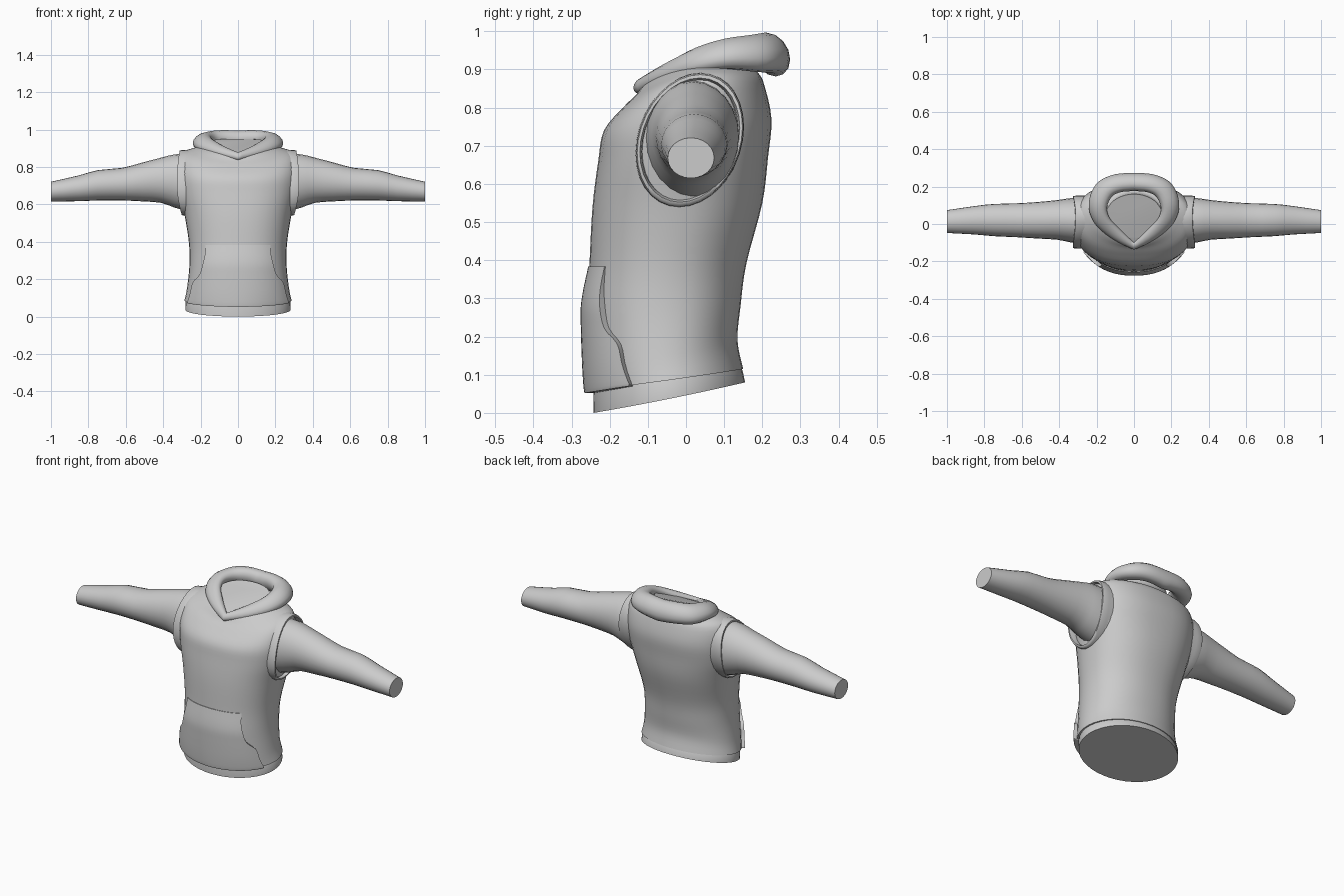
import bpy, bmesh, math
from mathutils import Vector

cube = bpy.data.objects.get("Cube")
if cube:
    bpy.data.objects.remove(cube)

GREY = (0.6, 0.6, 0.6, 1)
fabric = bpy.data.materials.new("grey fabric")
fabric.use_nodes = True
fabric.diffuse_color = GREY
fabric.node_tree.nodes["Principled BSDF"].inputs["Base Color"].default_value = GREY


def sample(table, t):
    """Smooth curve through the rows of a table at position t."""
    last = len(table) - 1
    i = min(int(t), last - 1)
    f = t - i
    a, b, c, d = (Vector(table[max(0, min(last, i + k))]) for k in (-1, 0, 1, 2))
    return b + (c - a) * (f / 2) + (a - b * 2.5 + c * 2 - d / 2) * f**2 \
        + ((b - c) * 1.5 + (d - a) / 2) * f**3


def loft(name, rings, closed=True, loop=False, caps="", mirror=False, angle=40):
    """Skin a list of point rings into one smooth object."""
    bm = bmesh.new()
    rows = [[bm.verts.new(p) for p in ring] for ring in rings]
    pairs = list(zip(rows, rows[1:])) + ([(rows[-1], rows[0])] if loop else [])
    n = len(rows[0])
    for lo, hi in pairs:
        for j in range(n if closed else n - 1):
            k = (j + 1) % n
            bm.faces.new((lo[j], lo[k], hi[k], hi[j]))
    if "start" in caps:
        bm.faces.new(rows[0][::-1])
    if "end" in caps:
        bm.faces.new(rows[-1])
    bmesh.ops.recalc_face_normals(bm, faces=bm.faces)
    mesh = bpy.data.meshes.new(name)
    bm.to_mesh(mesh)
    bm.free()
    mesh.materials.append(fabric)
    obj = bpy.data.objects.new(name, mesh)
    bpy.context.collection.objects.link(obj)
    if mirror:
        obj.modifiers.new("Mirror", "MIRROR")
    bpy.ops.object.select_all(action="DESELECT")
    obj.select_set(True)
    bpy.context.view_layer.objects.active = obj
    bpy.ops.object.shade_smooth_by_angle(angle=math.radians(angle))
    return obj


def torso_point(row, a, grow=0.0):
    """Point on a tilted torso section; angle 0 is the front centre."""
    zf, zs, zb, yf, yb, rx, e = row
    s, c = math.sin(a), math.cos(a)
    half = (yb - yf) / 2
    sx = math.copysign(abs(s) ** (2 / e), s)
    cy = math.copysign(abs(c) ** (2 / e), c)
    z = (zf + zb) / 2 - (zb - zf) / 2 * cy + (zs - (zf + zb) / 2) * (1 - cy * cy)
    return ((rx + grow) * sx, (yf + yb) / 2 - (half + grow) * cy, z)


def torso_ring(row, n=40):
    return [torso_point(row, math.tau * j / n) for j in range(n)]


# Torso sections: front, side and back heights, front and back y, half width, squareness
torso = [
    (.06, .085, .115, -.25, .15, .287, 2),
    (.14, .15, .19, -.255, .135, .273, 2.1),
    (.27, .27, .28, -.258, .143, .26, 2.2),
    (.39, .39, .39, -.253, .158, .262, 2.2),
    (.54, .54, .55, -.245, .2, .285, 2.3),
    (.66, .66, .67, -.23, .215, .312, 2.4),
    (.74, .77, .77, -.215, .224, .322, 2.4),
    (.80, .865, .86, -.165, .205, .305, 2.3),
    (.835, .9, .89, -.13, .19, .235, 2.1),
    (.86, .915, .91, -.11, .17, .17, 2),
    (.88, .93, .95, -.07, .16, .15, 2),
]
steps = 4 * (len(torso) - 1)
loft("torso", [torso_ring(sample(torso, i / 4)) for i in range(steps + 1)],
     caps="start end")

# Hem band under the torso
loft("hem_band", [torso_ring(r) for r in (
    (0, .037, .08, -.242, .155, .282, 2),
    (.055, .08, .112, -.243, .148, .281, 2),
    (.075, .1, .125, -.24, .14, .27, 2))], caps="start")

# Front pocket: torso position, half angle, distance from the torso
pocket = [
    (-.08, 1.08, .016),
    (0.1, 1.1, .018),
    (.9, 1.05, .018),
    (1.35, 1.0, .018),
    (1.65, .8, .018),
    (2.05, .72, .018),
    (2.5, .68, .012),
    (2.95, .68, .003),
]


def pocket_row(v, half, grow, n=24):
    row = sample(torso, max(v, 0))
    row[0] += min(v, 0) * .1
    inner = [torso_point(row, s * half * .99, -.012) for s in (-1, 1)]
    outer = [torso_point(row, half * (2 * j / n - 1), grow) for j in range(n + 1)]
    return [inner[0]] + outer + [inner[1]]


rows = [pocket_row(*sample(pocket, i / 3)) for i in range(3 * (len(pocket) - 1) + 1)]
lip = [pocket_row(v, half, -.012) for v, half, g in (pocket[0], pocket[-1])]
loft("front_pocket", [lip[0]] + rows + [lip[1]], closed=False, angle=50)

# Armhole trim: raised egg-shaped lip around each shoulder


def armhole_ring(x, scale, n=32):
    ring = []
    for j in range(n):
        a = math.tau * j / n
        dz = .175 * scale * math.sin(a)
        y = .01 + .138 * scale * math.cos(a) + .16 * dz
        ring.append((x - (.9 * dz * dz if dz < 0 else .5 * dz * dz), y, .715 + dz))
    return ring


loft("armhole_trim", [armhole_ring(x, s) for x, s in (
    (.2, 1.0), (.29, 1.01), (.318, 1.0), (.327, .98), (.327, .93), (.31, .9), (.28, .88))],
     mirror=True, angle=60)

# Sleeves: x, centre y, half depth, centre z, half height
sleeve = [
    (.25, .015, .126, .715, .158),
    (.34, .02, .118, .725, .142),
    (.41, .022, .106, .729, .121),
    (.51, .02, .098, .72, .104),
    (.62, .02, .091, .708, .087),
    (.75, .021, .086, .702, .081),
    (.85, .02, .076, .686, .069),
    (1.0, .013, .061, .668, .053),
]


def sleeve_ring(x, y, ry, z, rz, n=24):
    return [(x, y + ry * math.cos(math.tau * j / n), z + rz * math.sin(math.tau * j / n))
            for j in range(n)]


loft("sleeve", [sleeve_ring(*sample(sleeve, i / 2)) for i in range(2 * len(sleeve) - 1)],
     caps="end", mirror=True)

# Rolled hood collar: centre x, y, z, half width, half height, from front point to back
collar = [
    (0, -.118, .857, .02, .02),
    (.10, -.05, .888, .034, .03),
    (.172, .02, .92, .044, .034),
    (.193, .1, .94, .05, .038),
    (.16, .18, .942, .054, .047),
    (.09, .217, .944, .052, .051),
    (0, .225, .938, .048, .055),
]


def collar_ring(t, side, n=14):
    x, y, z, w, h = sample(collar, t)
    out = Vector((x, y - .06)).normalized()
    ring = []
    for j in range(n):
        a = math.tau * j / n
        r = w * math.cos(a)
        # outer edge droops, inner edge lifts
        ring.append((side * (x + out.x * r), y + out.y * r,
                     z + h * math.sin(a) - .25 * r))
    return ring


count = 4 * (len(collar) - 1)
left = [collar_ring(i / 4, 1) for i in range(count + 1)]
right = [collar_ring(i / 4, -1) for i in range(count - 1, 0, -1)]
loft("hood_collar", left + right, loop=True, angle=60)
